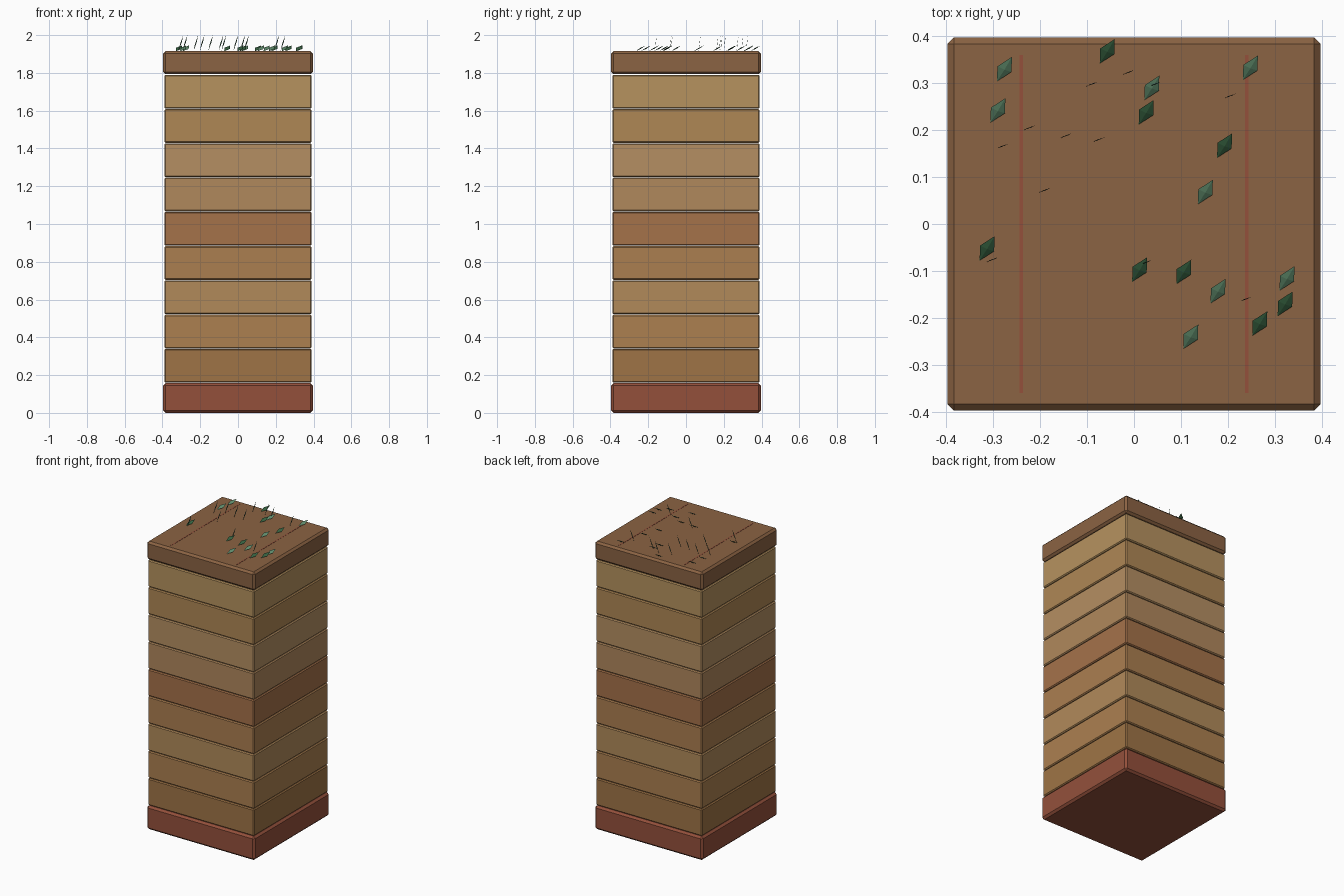
import bpy
from mathutils import Vector

if "Cube" in bpy.data.objects:
    bpy.data.objects.remove(bpy.data.objects["Cube"])


def material(name, hex_code):
    srgb = [int(hex_code[i:i + 2], 16) / 255 for i in (0, 2, 4)]
    lin = [c / 12.92 if c <= 0.04045 else ((c + 0.055) / 1.055) ** 2.4 for c in srgb]
    m = bpy.data.materials.new(name)
    m.diffuse_color = (*lin, 1)
    m.use_nodes = True
    m.node_tree.nodes["Principled BSDF"].inputs["Base Color"].default_value = m.diffuse_color
    return m


def box(name, size, z0, z1, mat, bevel=0.0, x=0.0):
    bpy.ops.mesh.primitive_cube_add(size=1, location=(x, 0, (z0 + z1) / 2))
    ob = bpy.context.object
    ob.name = name
    ob.scale = (size[0], size[1], z1 - z0)
    bpy.ops.object.transform_apply(location=False, rotation=False, scale=True)
    ob.data.materials.append(mat)
    if bevel:
        mod = ob.modifiers.new("edge_bevel", 'BEVEL')
        mod.width = bevel
        mod.segments = 1
    return ob


def sprout(name, x, y, z, a, b, thick, mat):
    """Flattened four-sided diamond spanned by half-axes a and b."""
    a, b = Vector(a), Vector(b)
    n = a.cross(b).normalized() * thick
    if n.z < 0:
        n, b = -n, -b
    verts = [a, b, -a, -b, n, -n]
    faces = []
    for i in range(4):
        j = (i + 1) % 4
        faces += [(i, j, 4), (j, i, 5)]
    me = bpy.data.meshes.new(name)
    me.from_pydata(verts, [], faces)
    ob = bpy.data.objects.new(name, me)
    ob.location = (x, y, z)
    me.materials.append(mat)
    bpy.context.collection.objects.link(ob)


# Base, stacked soil layers and cap
box("base", (0.794, 0.794), 0, 0.158, material("base_red", "94503B"), 0.013)
colors = ["9F7446", "AC8050", "B18A5A", "AB7E50", "A5724A",
          "B0885C", "B58F62", "AF8755", "B6925F"]
pitch = (1.793 - 0.16) / 9
for i, c in enumerate(colors):
    z = 0.16 + i * pitch
    box(f"layer_{i + 1}", (0.78, 0.78), z, z + pitch - 0.003,
        material(f"layer_color_{i + 1}", c), 0.006)
TOP = 1.915
box("cap", (0.794, 0.794), 1.793, TOP, material("cap_brown", "8B6343"), 0.013)

# Thin inlaid stripes on the cap
red = material("stripe_red", "94503B")
for side in (-1, 1):
    box("stripe", (0.007, 0.72), TOP - 0.005, TOP + 0.001, red, x=side * 0.24)

# Leaves lying low on the cap
light, dark = material("leaf_light", "5F8A6B"), material("leaf_dark", "35603F")
light_leaves = [(-0.276, 0.33), (-0.29, 0.242), (0.038, 0.29), (0.248, 0.333), (0.152, 0.068),
                (0.179, -0.143), (0.326, -0.116), (0.121, -0.24)]
dark_leaves = [(-0.057, 0.368), (0.026, 0.238), (0.193, 0.167), (-0.313, -0.052),
               (0.012, -0.097), (0.106, -0.102), (0.322, -0.17), (0.268, -0.212)]
for mat, spots in ((light, light_leaves), (dark, dark_leaves)):
    for x, y in spots:
        sprout("leaf", x, y, TOP + 0.015, (0.016, 0.026, 0.015),
               (0.015, -0.006, -0.003), 0.003, mat)

# Upright grass blades
blade_mat = material("blade_green", "3E5F4A")
blades = [(-0.09, 0.298), (-0.012, 0.323), (-0.223, 0.205), (-0.145, 0.188), (-0.075, 0.18),
          (-0.28, 0.166), (-0.19, 0.072), (-0.302, -0.076), (0.205, 0.273), (0.238, -0.16),
          (0.045, 0.298), (0.025, -0.082)]
for x, y in blades:
    sprout("grass_blade", x, y, TOP + 0.043, (0.012, 0.005, 0.042),
           (0.005, 0.001, 0.006), 0.0008, blade_mat)
